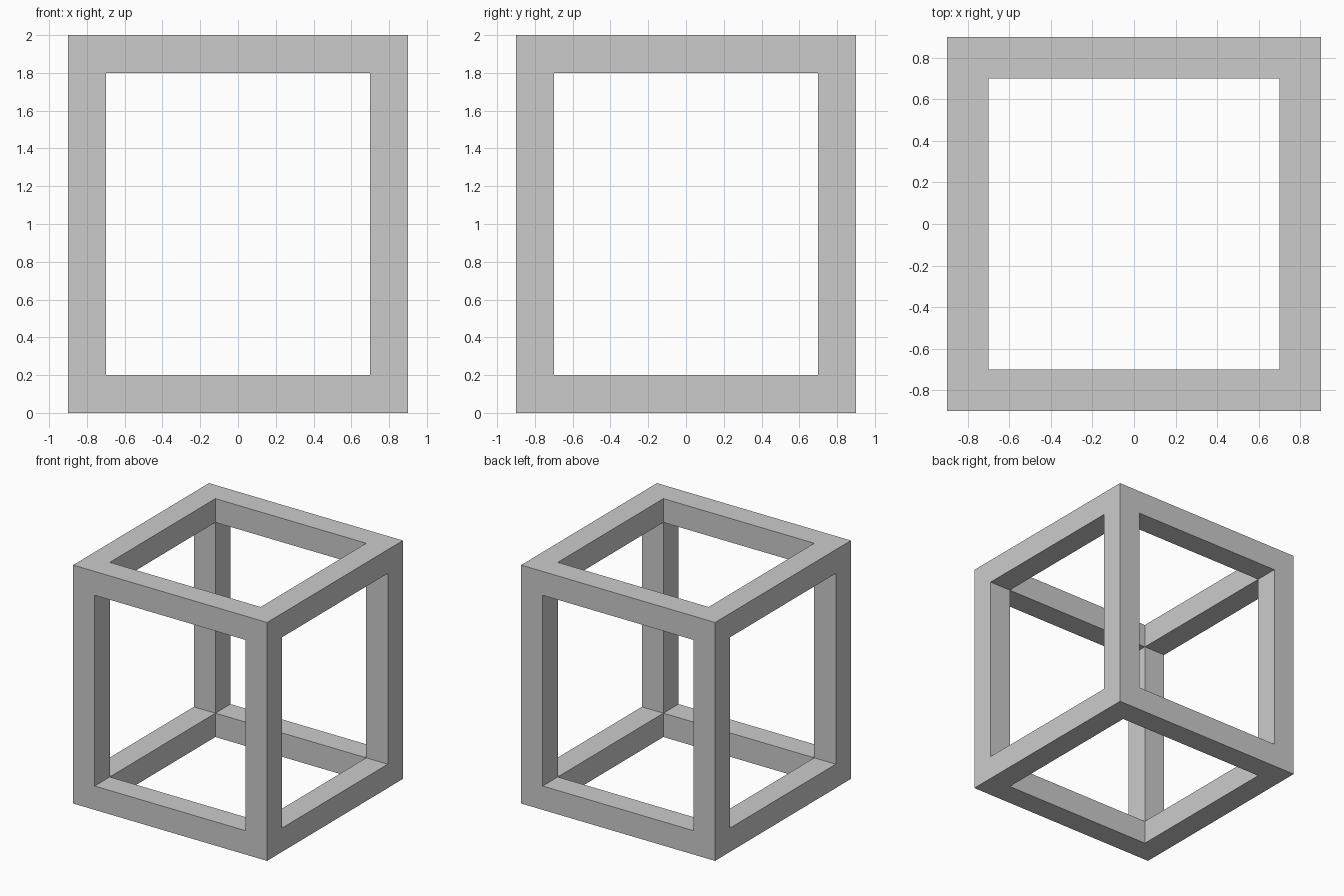
import bpy, bmesh
from itertools import product

if "Cube" in bpy.data.objects:
    bpy.data.objects.remove(bpy.data.objects["Cube"])

# Grid lines that bound the bars along each axis
LINES = ((-0.9, -0.7, 0.7, 0.9), (-0.9, -0.7, 0.7, 0.9), (0.0, 0.2, 1.8, 2.0))


def solid(cell):
    """Corner and edge cells of the 3x3x3 grid are solid; the rest is open."""
    return all(0 <= i <= 2 for i in cell) and sum(i == 1 for i in cell) <= 1


bm = bmesh.new()
verts = {}


def vert(key):
    if key not in verts:
        verts[key] = bm.verts.new([LINES[a][key[a]] for a in range(3)])
    return verts[key]


# Open box frame: skin every solid cell where its neighbour is empty
for cell in filter(solid, product(range(3), repeat=3)):
    for axis, side in product(range(3), (0, 1)):
        neighbour = list(cell)
        neighbour[axis] += 2 * side - 1
        if solid(neighbour):
            continue
        u, v = (axis + 1) % 3, (axis + 2) % 3
        corners = []
        for du, dv in ((0, 0), (1, 0), (1, 1), (0, 1)):
            key = list(cell)
            key[axis] += side
            key[u] += du
            key[v] += dv
            corners.append(vert(tuple(key)))
        bm.faces.new(corners if side else corners[::-1])

mesh = bpy.data.meshes.new("box_frame")
bm.to_mesh(mesh)
bm.free()
frame = bpy.data.objects.new("box_frame", mesh)
bpy.context.collection.objects.link(frame)
